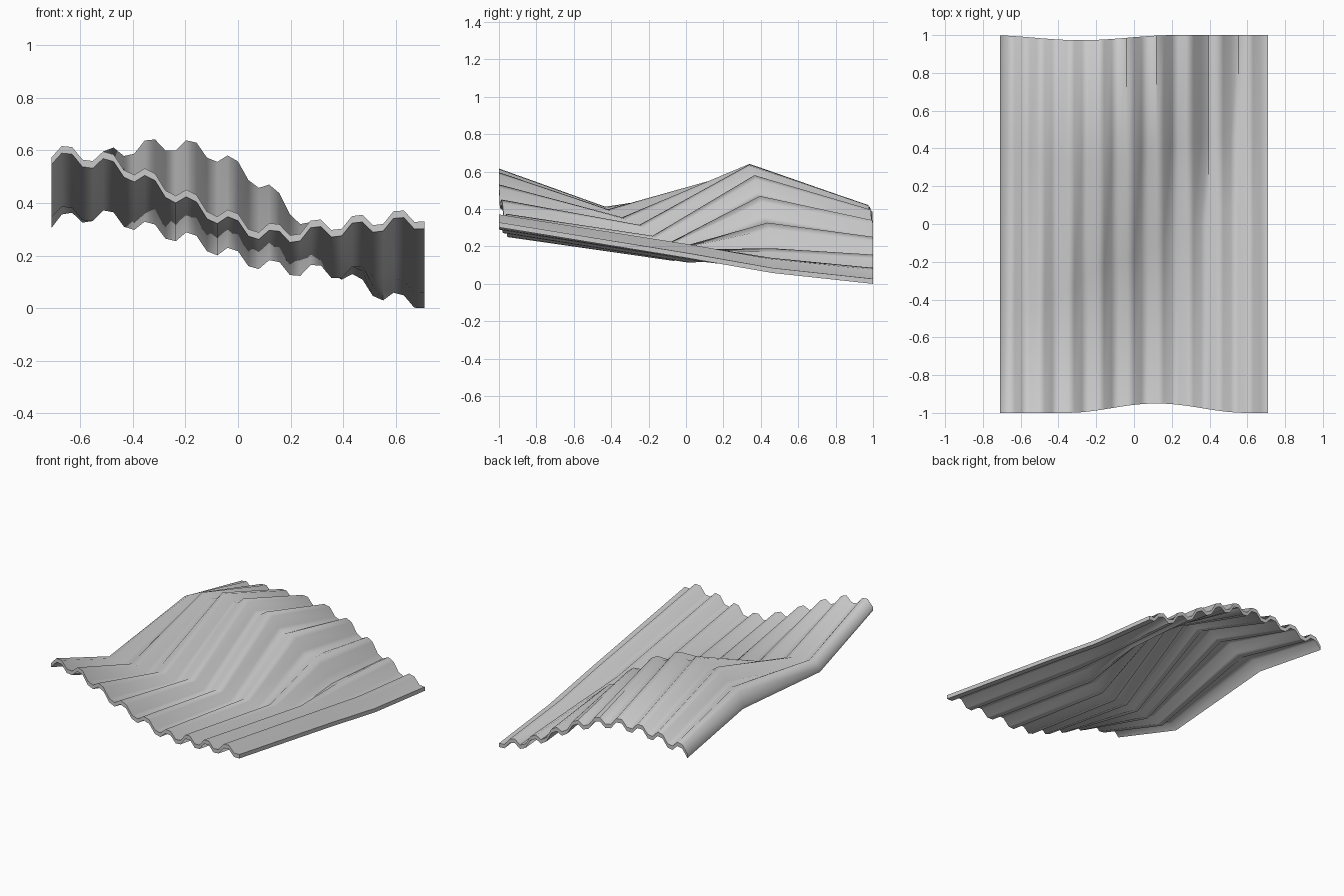
import bpy, bmesh, math

if "Cube" in bpy.data.objects:
    bpy.data.objects.remove(bpy.data.objects["Cube"])

# Crest heights of the bent sheet at ten stations across its width
XS = [-0.71, -0.65, -0.49, -0.335, -0.18, -0.02, 0.14, 0.295, 0.45, 0.61, 0.71]
FRONT_Z = [0.617, 0.615, 0.59, 0.522, 0.442, 0.367, 0.32, 0.335, 0.352, 0.37, 0.373]
VALLEY_Y = [-0.43, -0.43, -0.41, -0.33, -0.24, -0.17, -0.10, -0.04, 0.06, 0.05, 0.0]
VALLEY_Z = [0.417, 0.41, 0.395, 0.35, 0.31, 0.25, 0.205, 0.19, 0.185, 0.205, 0.21]
RIDGE_Y = [0.40, 0.375, 0.34, 0.34, 0.34, 0.37, 0.40, 0.44, 0.46, 0.46, 0.463]
RIDGE_Z = [0.482, 0.525, 0.605, 0.64, 0.635, 0.57, 0.452, 0.31, 0.18, 0.135, 0.129]
BACK_Z = [0.375, 0.387, 0.41, 0.42, 0.42, 0.392, 0.33, 0.24, 0.148, 0.08, 0.071]
WIDTH, WAVES, WAVE_H, THICK = 1.42, 9, 0.044, 0.027


def sample(vals, x):
    """Smooth interpolation of station values."""
    n = len(XS)
    i = max(k for k in range(n - 1) if XS[k] <= x + 1e-6)

    def slope(k):
        a, b = max(k - 1, 0), min(k + 1, n - 1)
        return (vals[b] - vals[a]) / (XS[b] - XS[a])
    h = XS[i + 1] - XS[i]
    t = min(max((x - XS[i]) / h, 0), 1)
    return ((2 * t**3 - 3 * t**2 + 1) * vals[i] + (t**3 - 2 * t**2 + t) * h * slope(i)
            + (3 * t**2 - 2 * t**3) * vals[i + 1] + (t**3 - t**2) * h * slope(i + 1))


def dip(x, centre, half, depth):
    """Curved pull-in of the sheet's ends."""
    d = (x - centre) / half
    return depth * math.cos(d * math.pi / 2) ** 2 if abs(d) < 1 else 0


# Bent corrugated sheet: top and bottom skins joined round the rim
bm = bmesh.new()
count = WAVES * 4 + 1
top, bottom = [], []
for i in range(count):
    x = -WIDTH / 2 + WIDTH * i / (count - 1)
    drop = 0 if i % 4 in (1, 2) else WAVE_H
    pts = [(-1 + dip(x, 0.12, 0.48, 0.05), sample(FRONT_Z, x)),
           (sample(VALLEY_Y, x), sample(VALLEY_Z, x)),
           (sample(RIDGE_Y, x), sample(RIDGE_Z, x)),
           (1 - dip(x, -0.28, 0.5, 0.027), sample(BACK_Z, x))]
    top.append([bm.verts.new((x, y, z - drop)) for y, z in pts])
    bottom.append([bm.verts.new((x, y, z - drop - THICK)) for y, z in pts])

for i in range(count - 1):
    for j in range(3):
        for s in (top, bottom):
            bm.faces.new((s[i][j], s[i + 1][j], s[i + 1][j + 1], s[i][j + 1]))
    for j in (0, 3):
        bm.faces.new((top[i][j], top[i + 1][j], bottom[i + 1][j], bottom[i][j]))
for j in range(3):
    for i in (0, count - 1):
        bm.faces.new((top[i][j], top[i][j + 1], bottom[i][j + 1], bottom[i][j]))
bmesh.ops.recalc_face_normals(bm, faces=bm.faces)

mesh = bpy.data.meshes.new("corrugated_sheet")
bm.to_mesh(mesh)
bm.free()
sheet = bpy.data.objects.new("corrugated_sheet", mesh)
bpy.context.collection.objects.link(sheet)

# Rounded look across the waves, sharp rim
bpy.context.view_layer.objects.active = sheet
sheet.select_set(True)
bpy.ops.object.shade_smooth_by_angle(angle=math.radians(58))
